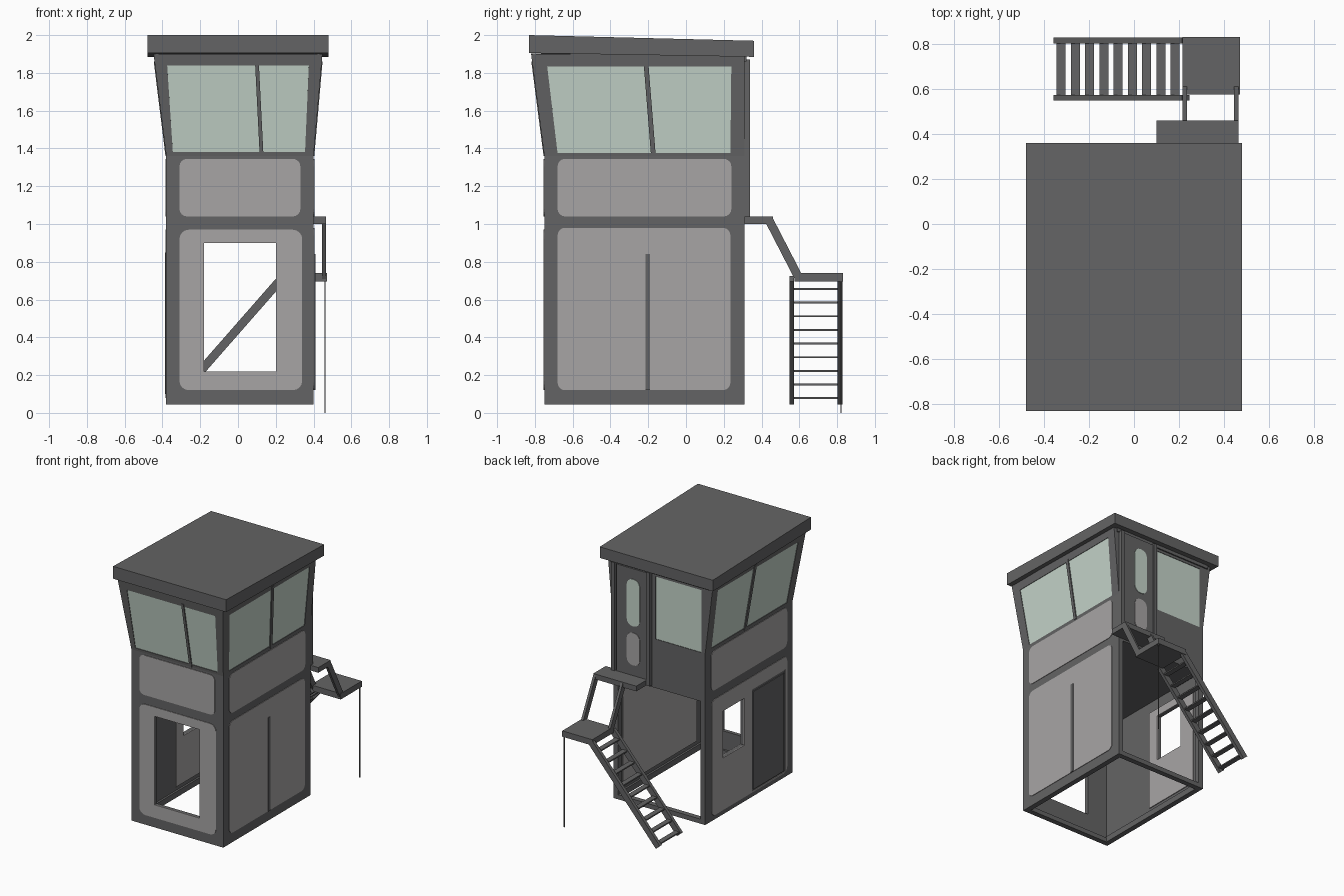
import bpy, math
from mathutils import Vector, Matrix

cube = bpy.data.objects.get("Cube")
if cube:
    bpy.data.objects.remove(cube, do_unlink=True)


def material(name, rgb):
    m = bpy.data.materials.new(name)
    m.use_nodes = True
    m.diffuse_color = (*rgb, 1)
    m.node_tree.nodes["Principled BSDF"].inputs["Base Color"].default_value = (*rgb, 1)
    return m


frame = material("dark grey steel", (0.127, 0.127, 0.129))
panel = material("light grey panel", (0.39, 0.375, 0.375))
glass = material("pale green glass", (0.56, 0.66, 0.59))


def rect(u0, u1, v0, v1, r=0):
    """Rectangle outline, with rounded corners if r is given."""
    if not r:
        return [(u0, v0), (u1, v0), (u1, v1), (u0, v1)]
    pts = []
    centres = [(u1 - r, v1 - r), (u0 + r, v1 - r), (u0 + r, v0 + r), (u1 - r, v0 + r)]
    for i, (cu, cv) in enumerate(centres):
        for k in range(5):
            a = math.pi / 2 * (i + k / 4)
            pts.append((cu + r * math.cos(a), cv + r * math.sin(a)))
    return pts


def plane(origin, u, v):
    """Wall plane: u across, v up, normal pointing out."""
    u, v = Vector(u), Vector(v)
    n = u.cross(v).normalized()
    m = Matrix((u, v, n)).transposed().to_4x4()
    m.translation = Vector(origin)
    return m


def plate(name, mat, pl, outline, holes=(), out=0.0, thick=0.025):
    """Flat sheet with holes; its outer face lies 'out' in front of the plane."""
    cu = bpy.data.curves.new(name, 'CURVE')
    cu.dimensions = '2D'
    cu.fill_mode = 'BOTH'
    cu.extrude = thick / 2
    for ring in [outline, *holes]:
        sp = cu.splines.new('POLY')
        sp.points.add(len(ring) - 1)
        for p, (a, b) in zip(sp.points, ring):
            p.co = (a, b, 0, 1)
        sp.use_cyclic_u = True
    tmp = bpy.data.objects.new(name, cu)
    mesh = bpy.data.meshes.new_from_object(tmp)
    bpy.data.objects.remove(tmp)
    mesh.transform(pl @ Matrix.Translation((0, 0, out - thick / 2)))
    mesh.shade_flat()
    mesh.materials.clear()
    mesh.materials.append(mat)
    bpy.context.collection.objects.link(bpy.data.objects.new(name, mesh))


def box(name, x0, x1, y0, y1, z0, z1):
    plate(name, frame, plane((0, 0, z1), (1, 0, 0), (0, 1, 0)),
          rect(x0, x1, y0, y1), thick=z1 - z0)


def beam(name, a, b, w, h):
    """Square bar between two points."""
    a, b = Vector(a), Vector(b)
    d = b - a
    m = d.to_track_quat('Z', 'Y').to_matrix().to_4x4()
    m.translation = b
    plate(name, frame, m, rect(-w / 2, w / 2, -h / 2, h / 2), thick=d.length)


X0, X1, Y0, Y1 = -0.38, 0.4, -0.75, 0.31
BASE, MID, SILL, TOP = 0.05, 1.0, 1.36, 1.9
XT, YT = 0.447, -0.82      # cabin sides and front at the roof
H = TOP - SILL
UP = (0, 0, 1)

front = plane((0, Y0, 0), (1, 0, 0), UP)
left = plane((X1, 0, 0), (0, 1, 0), UP)
right = plane((X0, 0, 0), (0, -1, 0), UP)
back = plane((0, Y1, 0), (-1, 0, 0), UP)

# Lower walls with their openings
doorway = rect(-0.18, 0.2, 0.22, 0.9)
plate("front_lower_wall", frame, front, rect(X0, X1, BASE, MID), [doorway])
plate("front_lower_panel", panel, front, rect(-0.31, 0.34, 0.12, 0.97, 0.05),
      [doorway], 0.004, 0.006)
plate("left_lower_wall", frame, left, rect(Y0, Y1, BASE, MID))
plate("left_lower_panel", panel, left, rect(-0.68, 0.235, 0.12, 0.98, 0.04), (), 0.004, 0.006)
plate("left_panel_seam", frame, left, rect(-0.215, -0.19, 0.12, 0.84), (), 0.009, 0.006)
plate("left_inner_lining", panel, left, rect(Y0 + 0.09, 0.235, 0.12, 0.95), (), -0.025, 0.006)
side_window = rect(-0.1, 0.16, 0.48, 0.84)
side_door = rect(0.27, 0.64, 0.1, 0.85)
plate("right_lower_wall", frame, right, rect(-Y1, -Y0, BASE, MID), [side_window])
plate("right_lower_panel", panel, right, rect(-0.235, 0.68, 0.08, 0.97, 0.04),
      [side_window, rect(0.25, 0.66, 0.09, 0.87)], 0.004, 0.006)
plate("right_door", frame, right, side_door, (), 0.006, 0.008)
plate("right_inner_lining", panel, right, rect(-0.235, 0.25, 0.12, 0.9),
      [side_window], -0.025, 0.006)

# Open back bay and base rim
for x in (X0, X1 - 0.04):
    box("back_post", x, x + 0.04, Y1 - 0.04, Y1, BASE, MID)
    box("base_side_rail", x, x + 0.04, Y0, Y1, 0.045, 0.09)
for y in (Y0, Y1 - 0.04):
    box("base_cross_rail", X0, X1, y, y + 0.04, 0.045, 0.08)
box("upper_floor", X0, X1, Y0, Y1, 0.985, 1.02)

# Cabin parapet
for name, pl, a, b in (("front", front, X0, X1), ("left", left, Y0, Y1),
                       ("right", right, -Y1, -Y0)):
    plate(name + "_parapet", frame, pl, rect(a, b, 1.01, SILL))
    plate(name + "_parapet_panel", panel, pl, rect(a + 0.07, b - 0.07, 1.04, 1.345, 0.04),
          (), 0.004, 0.006)

# Leaning cabin windows: frame, glass and mullion
front_up = plane((0, Y0, SILL), (1, 0, 0), (0, (YT - Y0) / H, 1))
left_up = plane((X1, 0, SILL), (0, 1, 0), ((XT - X1) / H, 0, 1))
right_up = plane((X0, 0, SILL), (0, -1, 0), ((-XT - X0) / H, 0, 1))


def quad(b0, b1, t0, t1, v0, v1):
    return [(b0, v0), (b1, v0), (t1, v1), (t0, v1)]


def mirrored(ring, s):
    return [(s * u, v) for u, v in ring]


def window(name, pl, outer, opening, bar):
    plate(name + "_window_frame", frame, pl, outer, [opening])
    plate(name + "_window_glass", glass, pl, opening, (), -0.004, 0.008)
    plate(name + "_window_mullion", frame, pl, bar, (), 0.004, 0.02)


window("front", front_up, quad(X0, X1, -XT, XT, 0, H),
       quad(-0.345, 0.355, -0.375, 0.375, 0.02, 0.48), quad(0.115, 0.135, 0.09, 0.11, 0, 0.5))
for name, pl, s in (("left", left_up, 1), ("right", right_up, -1)):
    window(name, pl, mirrored(quad(Y0, Y1, YT, Y1, 0, H), s),
           mirrored(quad(-0.68, 0.235, -0.735, 0.24, 0.015, 0.475), s),
           mirrored(quad(-0.185, -0.16, -0.225, -0.2, 0, 0.5), s))

# Back of the cabin: door beside a window
back_window = rect(-0.04, 0.35, 1.36, 1.84)
plate("back_cabin_wall", frame, back,
      [(-X1, MID), (-X0, MID), (-X0, SILL), (XT, TOP), (-XT, TOP), (-X1, SILL)],
      [back_window])
plate("back_window_glass", glass, back, back_window, (), -0.004, 0.008)
plate("cabin_door", frame, back, rect(-0.36, -0.1, 1.03, 1.86), (), 0.02, 0.02)
plate("cabin_door_glass", glass, back, rect(-0.27, -0.16, 1.42, 1.78, 0.05), (), 0.024, 0.006)
plate("cabin_door_panel", panel, back, rect(-0.27, -0.16, 1.12, 1.37, 0.05), (), 0.024, 0.006)
for u in (-0.385, -0.085):
    plate("door_jamb", frame, back, rect(u - 0.015, u + 0.015, MID, 1.87), (), 0.03, 0.03)

# Roof slab, sloping gently to the back
roof_side = [(-0.83, 1.905), (0.36, 1.885), (0.36, 1.97), (-0.83, 2.0)]
plate("roof", frame, plane((0.48, 0, 0), (0, 1, 0), UP), roof_side, thick=0.96)
box("roof_soffit_band", -0.42, 0.42, -0.79, Y1 + 0.01, 1.86, 1.9)

# Landings
box("upper_landing", 0.1, 0.465, Y1, 0.46, 1.0, 1.04)
box("lower_landing", 0.215, 0.47, 0.575, 0.83, 0.695, 0.74)
for x in (0.225, 0.455):
    beam("upper_stringer", (x, 0.44, 1.02), (x, 0.6, 0.71), 0.02, 0.045)
beam("landing_leg", (0.46, 0.82, 0.0), (0.46, 0.82, 0.7), 0.006, 0.006)

# Stair descending to the right along the back
foot, head = Vector((-0.34, 0, 0.06)), Vector((0.23, 0, 0.71))
for y in (0.56, 0.815):
    off = Vector((0, y, 0))
    beam("stair_stringer", foot + off, head + off, 0.025, 0.045)
STEPS = 9
for i in range(STEPS):
    c = foot.lerp(head, (i + 0.25) / STEPS)
    box("stair_tread", c.x - 0.02, c.x + 0.02, 0.56, 0.815, c.z - 0.005, c.z + 0.005)
